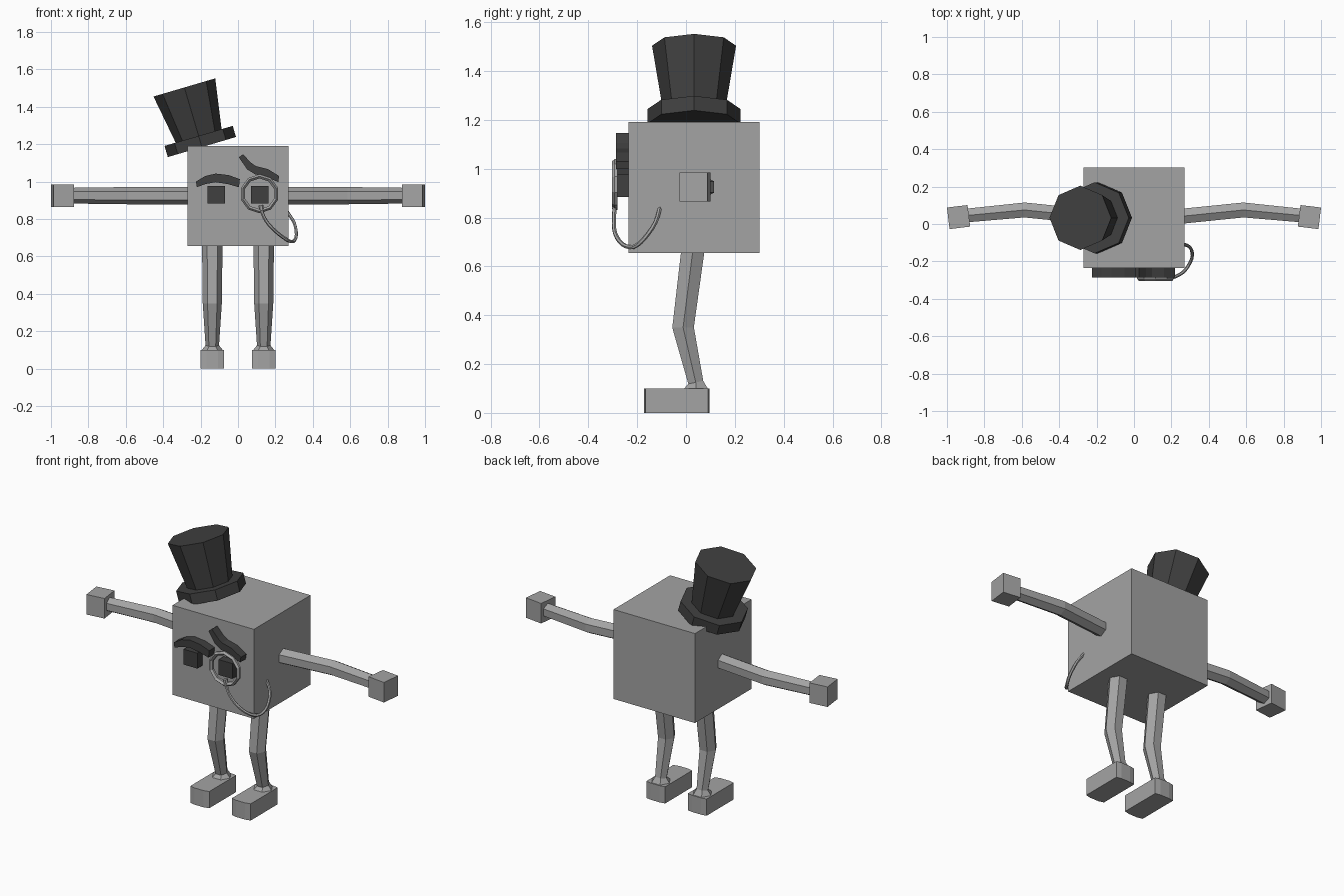
import bpy, bmesh, math
from mathutils import Vector, Matrix

if "Cube" in bpy.data.objects:
    bpy.data.objects.remove(bpy.data.objects["Cube"])


def material(name, value):
    m = bpy.data.materials.new(name)
    m.diffuse_color = (value, value, value, 1)
    m.use_nodes = True
    m.node_tree.nodes["Principled BSDF"].inputs["Base Color"].default_value = m.diffuse_color
    return m


GREY = material("mid grey", 0.37)
DARK = material("charcoal", 0.05)


def finish(name, bm, mat):
    bmesh.ops.recalc_face_normals(bm, faces=bm.faces)
    me = bpy.data.meshes.new(name)
    bm.to_mesh(me)
    bm.free()
    me.materials.append(mat)
    ob = bpy.data.objects.new(name, me)
    bpy.context.collection.objects.link(ob)
    return ob


def box(name, centre, size, mat, turn=0):
    bm = bmesh.new()
    mtx = Matrix.Translation(centre) @ Matrix.Rotation(turn, 4, 'Z') @ Matrix.Diagonal((*size, 1))
    bmesh.ops.create_cube(bm, size=1, matrix=mtx)
    return finish(name, bm, mat)


def skin(bm, rings):
    """Join rings of vertices and cap both ends."""
    n = len(rings[0])
    for a, b in zip(rings, rings[1:]):
        for i in range(n):
            j = (i + 1) % n
            bm.faces.new((a[i], a[j], b[j], b[i]))
    bm.faces.new(rings[0])
    bm.faces.new(rings[-1])


def tube(name, path, radii, ref, mat, sides=6):
    """Tube along a path, with one corner pointing towards ref."""
    bm = bmesh.new()
    pts = [Vector(p) for p in path]
    rings = []
    for i, p in enumerate(pts):
        t = (pts[min(i + 1, len(pts) - 1)] - pts[max(i - 1, 0)]).normalized()
        u = Vector(ref)
        u = (u - t * u.dot(t)).normalized()
        v = t.cross(u)
        rings.append([bm.verts.new(p + radii[i] * (u * math.cos(a) + v * math.sin(a)))
                      for a in (k * math.tau / sides for k in range(sides))])
    skin(bm, rings)
    return finish(name, bm, mat)


def prism(name, outline, place, depth, mat):
    """Extrude a 2D outline between two depths."""
    bm = bmesh.new()
    skin(bm, [[bm.verts.new(place(a, b, d)) for a, b in outline] for d in depth])
    return finish(name, bm, mat)


def front_plane(a, b, d):
    return (a, d, b)


def floor_plane(a, b, d):
    return (a, b, d)


# Head and torso in one block
box("body", (0, 0.033, 0.923), (0.54, 0.536, 0.536), GREY)

for s, side in ((-1, "left"), (1, "right")):
    # Bent arm and blocky hand
    tube(side + "_arm",
         [(s * 0.24, 0.04, 0.925), (s * 0.585, 0.075, 0.925), (s * 0.90, 0.045, 0.925)],
         (0.046, 0.046, 0.042), (0, 0, 1), GREY)
    box(side + "_hand", (s * 0.938, 0.037, 0.925), (0.111, 0.116, 0.12), GREY, -s * math.radians(7))

    # Bent leg flaring out over the foot
    x = s * 0.1375
    tube(side + "_leg",
         [(x, 0.03, 0.68), (x, -0.012, 0.35), (x, 0.04, 0.125), (x, 0.04, 0.095)],
         (0.055, 0.051, 0.036, 0.06), (1, 0, 0), GREY)
    foot = [(-0.0625, 0.09), (-0.03, 0.096), (0.03, 0.096), (0.0625, 0.09),
            (0.0625, -0.165), (0.03, -0.173), (-0.03, -0.173), (-0.0625, -0.165)]
    prism(side + "_foot", [(x + a, b) for a, b in foot], floor_plane, (0, 0.1), GREY)

    # Square eye
    box(side + "_eye", (s * 0.116, -0.255, 0.93), (0.092, 0.06, 0.092), DARK)

# Eyebrows, one calm and one raised
prism("left_eyebrow",
      [(-.225, 1.0), (-.175, 1.03), (-.12, 1.043), (-.05, 1.035), (.01, 1.013),
       (.005, .97), (-.055, .987), (-.12, .997), (-.175, .987), (-.22, .97)],
      front_plane, (-0.287, -0.23), DARK)
prism("right_eyebrow",
      [(.005, 1.13), (.027, 1.147), (.065, 1.105), (.095, 1.083), (.16, 1.067),
       (.22, 1.03), (.215, .998), (.15, 1.024), (.09, 1.04), (.048, 1.066)],
      front_plane, (-0.287, -0.23), DARK)

# Monocle ring
bm = bmesh.new()
rings = []
for k in range(10):
    a = (k + 0.5) * math.tau / 10
    rings.append([bm.verts.new((0.115 + r * math.cos(a), y, 0.935 + r * math.sin(a)))
                  for r, y in ((0.104, -0.28), (0.104, -0.293), (0.094, -0.304),
                               (0.082, -0.293), (0.082, -0.28))])
for k in range(10):
    a, b = rings[k], rings[(k + 1) % 10]
    for i in range(5):
        j = (i + 1) % 5
        bm.faces.new((a[i], a[j], b[j], b[i]))
finish("monocle_ring", bm, GREY)

# Monocle cord, smoothed through a few points
knots = [Vector(p) for p in (
    (.125, -.292, .845), (.15, -.295, .79), (.2, -.29, .735), (.26, -.26, .69),
    (.295, -.215, .68), (.312, -.17, .715), (.3, -.125, .78), (.262, -.107, .84))]
cord = []
for i in range(len(knots) - 1):
    p0, p1, p2 = knots[max(i - 1, 0)], knots[i], knots[i + 1]
    p3 = knots[min(i + 2, len(knots) - 1)]
    for t in (0, 1 / 3, 2 / 3):
        cord.append(0.5 * (2 * p1 + (p2 - p0) * t + (2 * p0 - 5 * p1 + 4 * p2 - p3) * t * t
                           + (3 * p1 - p0 - 3 * p2 + p3) * t ** 3))
cord.append(knots[-1])
tube("monocle_cord", cord, [0.009] * len(cord), (1, -1, 0), GREY)
tube("cord_clip", [(.122, -.292, .875), (.128, -.292, .835)], (.013, .013), (1, 0, 0), GREY)

# Tilted top hat: brim and flared crown from one stepped profile
bm = bmesh.new()
tilt = Matrix.Translation((-0.193, 0.033, 1.185)) @ Matrix.Rotation(math.radians(-16.4), 4, 'Y')
rings = [[bm.verts.new(tilt @ Vector((r * math.cos(k * math.pi / 4), r * math.sin(k * math.pi / 4), h)))
          for k in range(8)]
         for r, h in ((0.19, 0), (0.19, 0.062), (0.128, 0.062), (0.172, 0.332))]
skin(bm, rings)
finish("top_hat", bm, DARK)
